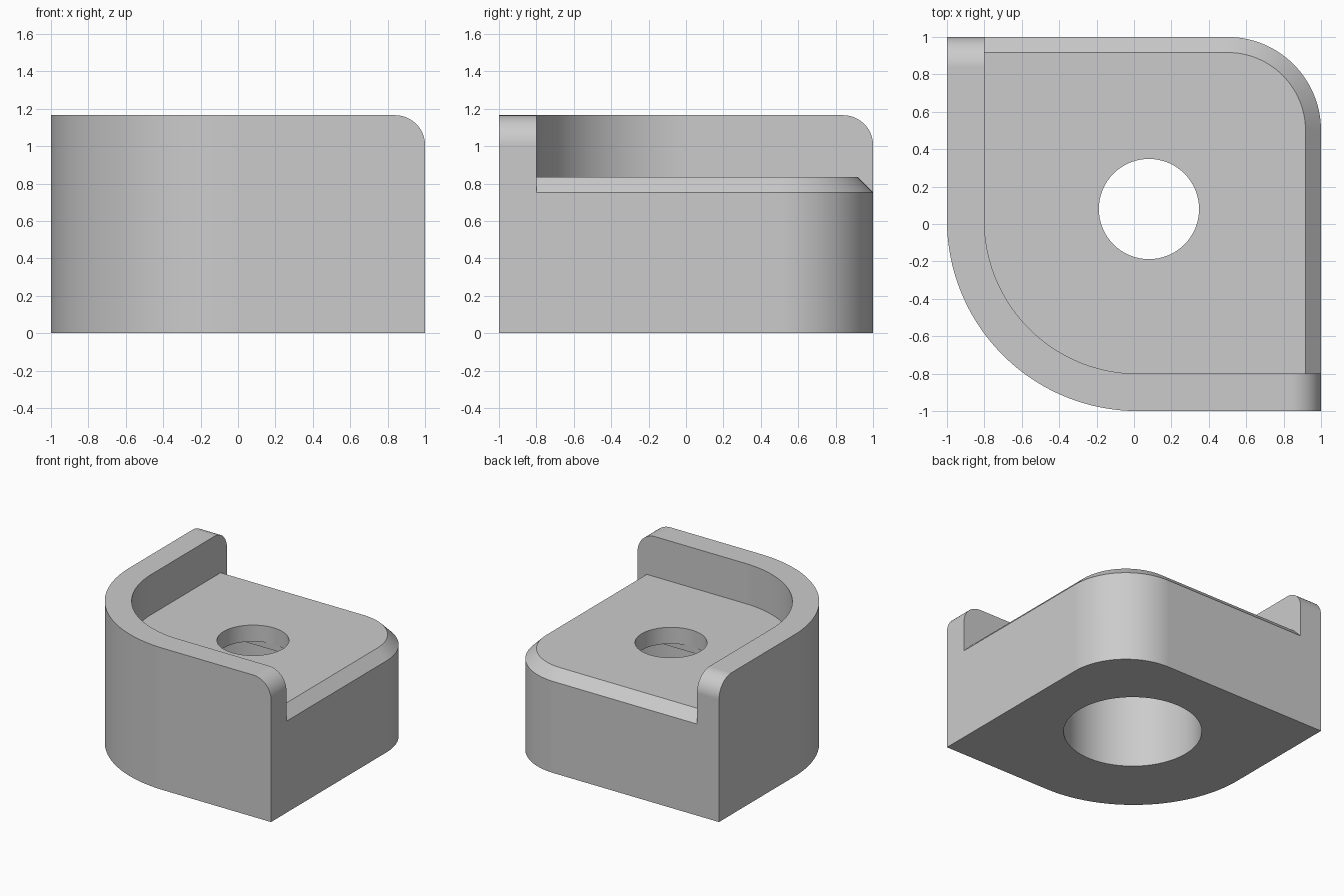
import bpy
import bmesh
from math import cos, sin, pi, radians

old = bpy.data.objects.get("Cube")
if old:
    bpy.data.objects.remove(old, do_unlink=True)

HEIGHT = 1.165      # top of the guard wall
FLOOR = 0.835       # top of the seat
CHAMFER = 0.083
WALL = 0.2
FRONT_R = 1.02      # large rounded corner
BACK_R = 0.5        # small rounded corner
TIP_R = 0.16        # rounded ends of the guard wall
HOLE = (0.08, 0.08)
HOLE_R = 0.268
BORE_R = 0.52

grey = bpy.data.materials.new("light grey")
grey.use_nodes = True
grey.diffuse_color = (0.6, 0.6, 0.6, 1)
grey.node_tree.nodes["Principled BSDF"].inputs["Base Color"].default_value = (0.6, 0.6, 0.6, 1)


def arc(cx, cy, r, start, end, n=32):
    """Points on a circular arc, angles in degrees."""
    return [(cx + r * cos(radians(start + (end - start) * i / n)),
             cy + r * sin(radians(start + (end - start) * i / n))) for i in range(n + 1)]


def loft(name, rings):
    """Closed solid through rings of equal point count."""
    bm = bmesh.new()
    loops = [[bm.verts.new(p) for p in ring] for ring in rings]
    n = len(loops[0])
    for a, b in zip(loops, loops[1:]):
        for i in range(n):
            j = (i + 1) % n
            bm.faces.new((a[i], a[j], b[j], b[i]))
    bm.faces.new(loops[0][::-1])
    bm.faces.new(loops[-1])
    bmesh.ops.recalc_face_normals(bm, faces=bm.faces)
    mesh = bpy.data.meshes.new(name)
    bm.to_mesh(mesh)
    bm.free()
    mesh.materials.append(grey)
    obj = bpy.data.objects.new(name, mesh)
    bpy.context.collection.objects.link(obj)
    return obj


def prism(name, outline, z0, z1):
    return loft(name, [[(x, y, z) for x, y in outline] for z in (z0, z1)])


# Full block with two opposite rounded corners
c = FRONT_R - 1
k = 1 - BACK_R
outline = arc(c, c, FRONT_R, 180, 270, 48) + [(1, -1)] + arc(k, k, BACK_R, 0, 90) + [(-1, 1)]
body = prism("corner_block", outline, 0, HEIGHT)

# Pocket above the seat, leaving the guard wall
w = WALL - 1
pocket = arc(c, c, FRONT_R - WALL, 180, 270, 48) + [(1.5, w), (1.5, 1.5), (w, 1.5)]
cutters = [prism("pocket_cutter", pocket, FLOOR, 2)]

# Chamfer along the open edges of the seat
m = 0.05


def edge_line(offset, z):
    r = BACK_R + offset
    path = [(k + r, w)] + arc(k, k, r, 0, 90) + [(w, k + r)]
    return [(x, y, z) for x, y in path]


low, high = FLOOR - CHAMFER - m, FLOOR + m
lines = [edge_line(-CHAMFER - m, high), edge_line(m, low), edge_line(m, high)]
cutters.append(loft("chamfer_cutter", list(zip(*lines))))

# Rounded tips at both ends of the guard wall
tip = arc(1 - TIP_R, HEIGHT - TIP_R, TIP_R, 90, 0, 20)
tip += [(1.1, HEIGHT - TIP_R), (1.1, HEIGHT + 0.1), (1 - TIP_R, HEIGHT + 0.1)]
cutters.append(loft("front_tip_cutter", [[(u, v, z) for u, z in tip] for v in (-1.1, w + 0.1)]))
cutters.append(loft("side_tip_cutter", [[(v, u, z) for u, z in tip] for v in (-1.1, w + 0.1)]))

# Through hole, bridging slot and wide bore from below
hx, hy = HOLE
bore = arc(hx, hy, BORE_R, 0, 360, 96)[:-1]
slot = [(x, min(max(y, hy - HOLE_R), hy + HOLE_R)) for x, y in bore]
cutters.append(prism("bore_cutter", bore, -0.1, 0.65))
cutters.append(prism("slot_cutter", slot, 0.5, 0.7))
cutters.append(prism("hole_cutter", arc(hx, hy, HOLE_R, 0, 360, 64)[:-1], 0.4, 1))

bpy.context.view_layer.objects.active = body
for cutter in cutters:
    cutter.hide_render = True
    mod = body.modifiers.new("cut", 'BOOLEAN')
    mod.operation = 'DIFFERENCE'
    mod.solver = 'EXACT'
    mod.object = cutter
    bpy.ops.object.modifier_apply(modifier=mod.name)
for cutter in cutters:
    bpy.data.objects.remove(cutter, do_unlink=True)

# Smooth curved walls, crisp edges
bpy.ops.object.select_all(action='DESELECT')
body.select_set(True)
bpy.ops.object.shade_smooth_by_angle(angle=radians(30))
normals = body.modifiers.new("even_normals", 'WEIGHTED_NORMAL')
normals.keep_sharp = True
